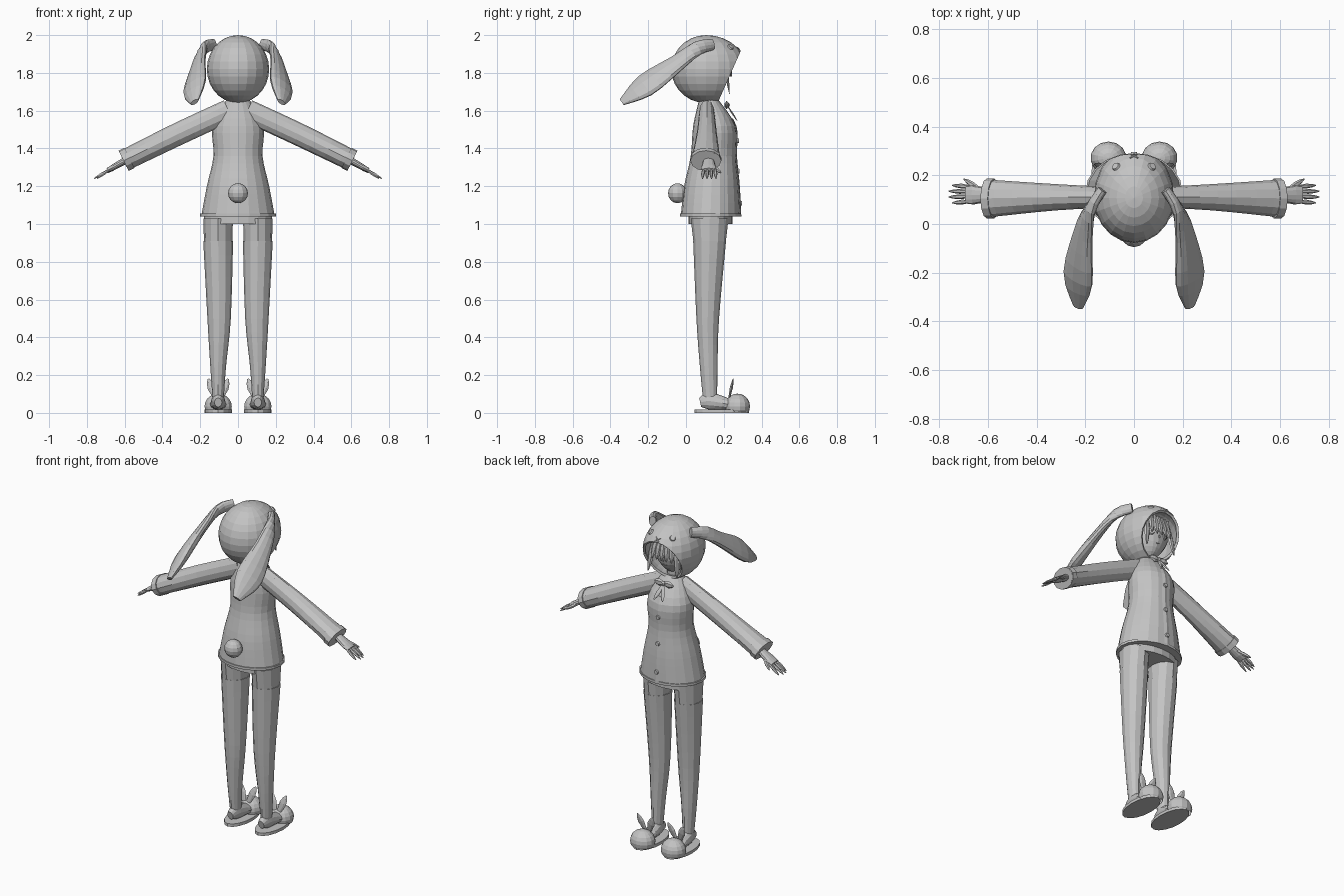
import bpy, bmesh, math
from mathutils import Vector, Matrix

if "Cube" in bpy.data.objects:
    bpy.data.objects.remove(bpy.data.objects["Cube"])

shade = (0.55, 0.55, 0.55, 1)
grey = bpy.data.materials.new("plain_grey")
grey.use_nodes = True
grey.diffuse_color = shade
grey.node_tree.nodes["Principled BSDF"].inputs["Base Color"].default_value = shade

across, forward, upward = Vector((1, 0, 0)), Vector((0, 1, 0)), Vector((0, 0, 1))


def finish(name, bm, mirror=False):
    bmesh.ops.recalc_face_normals(bm, faces=bm.faces)
    mesh = bpy.data.meshes.new(name)
    bm.to_mesh(mesh)
    bm.free()
    mesh.materials.append(grey)
    part = bpy.data.objects.new(name, mesh)
    bpy.context.collection.objects.link(part)
    if mirror:
        part.modifiers.new("Mirror", 'MIRROR').use_mirror_merge = False
    return part


def spline(points, steps=4):
    """Smooth curve through stations of x, y, z, half width, half depth."""
    points = [Vector(p) for p in points]
    points = points[:1] + points + points[-1:]
    path = []
    for a, b, c, d in zip(points, points[1:], points[2:], points[3:]):
        for k in range(steps):
            t = k / steps
            path.append(b + (c - a) * t / 2 + (a * 2 - b * 5 + c * 4 - d) * t * t / 2
                        + (b * 3 - a - c * 3 + d) * t * t * t / 2)
    return path + points[-1:]


def add_tube(bm, path, side=across, sides=12, axis=None):
    """Loft ellipses along a path, with closed ends."""
    centres = [Vector(station[:3]) for station in path]
    last = len(path) - 1
    rings = []
    for i, (centre, station) in enumerate(zip(centres, path)):
        along = axis or (centres[min(i + 1, last)] - centres[max(i - 1, 0)]).normalized()
        wide = (side - along * side.dot(along)).normalized()
        deep = along.cross(wide)
        angles = [math.tau * k / sides for k in range(sides)]
        rings.append([bm.verts.new(centre + wide * station[3] * math.cos(angle)
                                   + deep * station[4] * math.sin(angle)) for angle in angles])
    for lower, upper in zip(rings, rings[1:]):
        for k in range(sides):
            bm.faces.new((lower[k - 1], lower[k], upper[k], upper[k - 1]))
    bm.faces.new(rings[0])
    bm.faces.new(rings[-1])


def add_leaf(bm, start, end, width, depth, side=across):
    """Small pointed form, used for fingers, locks, ribbons and tiny ears."""
    start, end = Vector(start), Vector(end)
    path = []
    for t, full in ((0, .6), (.5, 1), (.8, .7), (1, .2)):
        path.append((*start.lerp(end, t), width * full, depth * full))
    add_tube(bm, path, side, 6)


def tube(name, path, mirror=False, **options):
    bm = bmesh.new()
    add_tube(bm, path, **options)
    return finish(name, bm, mirror)


def ball(radii, segments=20, rings=14):
    bm = bmesh.new()
    bmesh.ops.create_uvsphere(bm, u_segments=segments, v_segments=rings, radius=1)
    bmesh.ops.scale(bm, vec=radii, verts=bm.verts)
    return bm


def move(bm, offset):
    bmesh.ops.translate(bm, vec=offset, verts=bm.verts)


def cut(bm, point, normal):
    geom = bm.verts[:] + bm.edges[:] + bm.faces[:]
    bmesh.ops.bisect_plane(bm, geom=geom, plane_co=point, plane_no=normal, clear_outer=True)


def disc(name, centre, facing, radius, mirror=False):
    bm = bmesh.new()
    turn = Vector(facing).to_track_quat('Z', 'Y').to_matrix().to_4x4()
    bmesh.ops.create_cone(bm, cap_ends=True, segments=12, radius1=radius, radius2=radius * .8,
                          depth=.008, matrix=Matrix.Translation(centre) @ turn)
    return finish(name, bm, mirror)


# Coat, with a hem and shorts below
coat = spline([(0, .13, 1.04, .195, .158), (0, .135, 1.2, .165, .145), (0, .145, 1.36, .13, .12),
               (0, .15, 1.52, .135, .112), (0, .12, 1.66, .06, .05)])
tube("coat", coat, sides=20, axis=upward)
tube("coat_hem", [(0, .13, z, .2, .162) for z in (1.04, 1.055)], sides=20, axis=upward)
tube("shorts", [(0, .13, z, .18, .116) for z in (1, 1.06)], sides=20, axis=upward)

# Coat front strip and buttons follow the coat's own rings
front = [(0, y + depth, z) for x, y, z, width, depth in coat[:-3]]
tube("coat_placket", [(*point, .018, .005) for point in front], sides=4, axis=upward)
for number, point in enumerate(front[2:12:4]):
    disc(f"coat_button_{number + 1}", Vector(point) + forward * .007, forward, .014)

# Sleeves and cuffs
sleeve = spline([(.05, .11, 1.6, .04, .06), (.32, .11, 1.475, .054, .06),
                 (.605, .105, 1.335, .078, .056)])
tube("sleeves", sleeve, side=forward, mirror=True)
cuff_end = sleeve[-1].copy()
cuff_end[3] += .004
cuff_end[4] += .004
cuff_start = cuff_end.copy()
cuff_start[0] -= .03
cuff_start[2] += .015
tube("sleeve_cuffs", [cuff_start, cuff_end], side=forward, mirror=True)

# Hands with four fingers and a thumb
hands = bmesh.new()
add_tube(hands, [(.58, .12, 1.345, .025, .02), (.66, .12, 1.3, .04, .016),
                 (.69, .12, 1.285, .036, .012)], forward)
for finger in range(4):
    spread = finger - 1.5
    add_leaf(hands, (.67, .123 + spread * .02, 1.295),
             (.77 - abs(spread) * .015, .123 + spread * .024, 1.24), .01, .009, forward)
add_leaf(hands, (.63, .14, 1.31), (.7, .185, 1.27), .012, .011, forward)
finish("hands", hands, True)

# Legs, stockings and feet
leg = .105
tube("thighs", [(leg, .125, .88, .075, .083), (leg, .125, 1.03, .078, .1)],
     mirror=True, axis=upward)
tube("stockings", spline([(leg, .127, .08, .03, .038), (leg, .12, .25, .042, .047),
                          (.1, .115, .5, .062, .06), (leg, .125, .91, .079, .087)]),
     mirror=True, axis=upward)
tube("feet", spline([(leg, .075, .055, .02, .025), (leg, .13, .062, .035, .045),
                     (leg, .25, .04, .045, .025)]), mirror=True)

# Slippers with a puffed toe and two small ears
tube("slipper_soles", [(leg, .19, z, .072, .144) for z in (0, .018)],
     sides=16, axis=upward, mirror=True)
toe = ball((.074, .067, .067), 14, 10)
move(toe, (leg, .272, .035))
cut(toe, upward * .008, -upward)
finish("slipper_toes", toe, True)
slipper_ears = bmesh.new()
for lean in (-1, 1):
    add_leaf(slipper_ears, (leg + lean * .015, .23, .085), (leg + lean * .052, .25, .18),
             .023, .009)
finish("slipper_ears", slipper_ears, True)

# Tail
tail = ball((.053, .05, .053), 12, 8)
move(tail, (0, -.045, 1.163))
finish("tail", tail)

# Hood, drawn forward over the brow and cut open for the face
hood = ball((.165, .185, .18))
for vert in hood.verts:
    if vert.co.y > 0:
        vert.co.y *= 1.15
move(hood, (0, .107, 1.82))
cut(hood, (0, .283, 1.9), (0, .9, -.4))
finish("hood", hood).modifiers.new("Thickness", 'SOLIDIFY').thickness = .014

# Hood face: round eyes and a crossed nose
disc("hood_eyes", (.075, .237, 1.938), (.6, .6, .8), .018, mirror=True)
nose = bmesh.new()
for lean in (-1, 1):
    add_leaf(nose, (-lean * .016, .272, 1.934), (lean * .016, .288, 1.914), .005, .005)
finish("hood_nose", nose)

# Long drooping ears, leaning outward along the lower edge
tube("hood_ears", spline([(.13, .14, 1.95, .03, .02), (.18, .06, 1.93, .038, .023),
                          (.21, -.05, 1.85, .054, .026), (.23, -.22, 1.73, .08, .032),
                          (.23, -.34, 1.645, .025, .012)], 3),
     side=Vector((.4, -.5, -.8)), mirror=True)

# Head with a narrowed jaw, neck
head = ball((.125, .112, .135))
for vert in head.verts:
    if vert.co.z < 0:
        vert.co.x *= 1 + vert.co.z * 3
move(head, (0, .108, 1.805))
finish("head", head)
tube("neck", [(0, .11, z, .044, .044) for z in (1.58, 1.72)], axis=upward)
disc("face_eyes", (.048, .21, 1.8), (.4, 1, 0), .02, mirror=True)
features = bmesh.new()
add_leaf(features, (0, .215, 1.79), (0, .226, 1.768), .006, .006)
add_leaf(features, (-.014, .207, 1.742), (.014, .207, 1.742), .004, .004, upward)
finish("face_nose_and_mouth", features)

# Fringe and side locks
hair = bmesh.new()
for lock in range(-3, 4):
    x = lock * .03
    y = .243 - 1.6 * x * x
    tip = 1.69 if abs(lock) == 3 else 1.78
    add_leaf(hair, (x * .8, y - .03, 1.91), (x * 1.1, y, tip), .02, .01)
finish("hair", hair)

# Neck bow: a loop and a tail mirrored about a knot
bow = bmesh.new()
add_leaf(bow, (0, .215, 1.63), (.065, .215, 1.63), .022, .012, upward)
add_leaf(bow, (0, .22, 1.625), (.03, .272, 1.545), .013, .005)
finish("bow", bow, True)
knot = ball((.013, .012, .014), 8, 6)
move(knot, (0, .22, 1.63))
finish("bow_knot", knot)
